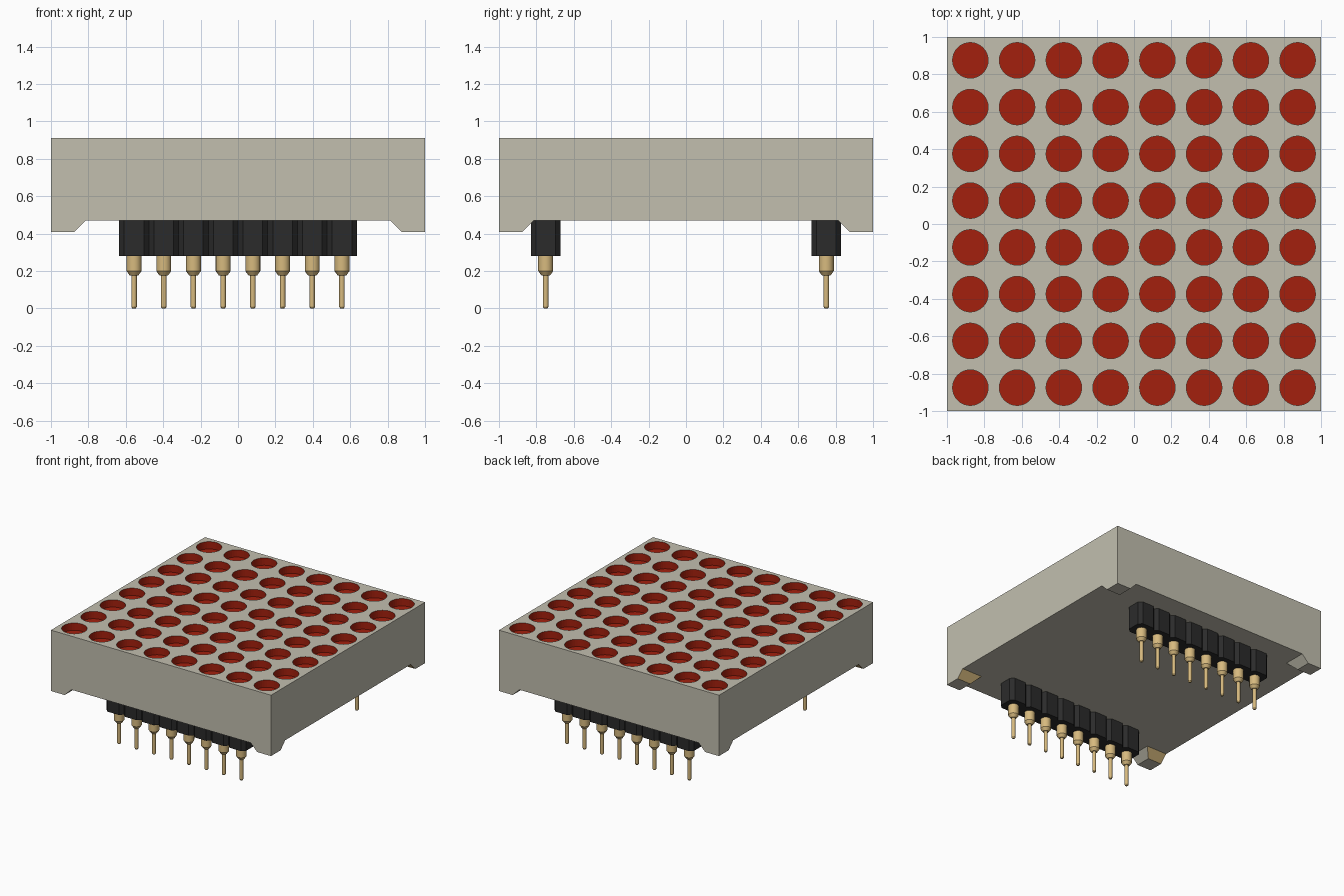
import bpy, bmesh
from math import cos, sin, pi

cube = bpy.data.objects.get("Cube")
if cube:
    bpy.data.objects.remove(cube, do_unlink=True)


def material(name, rgb):
    m = bpy.data.materials.new(name)
    m.use_nodes = True
    color = (*rgb, 1)
    m.diffuse_color = color
    m.node_tree.nodes["Principled BSDF"].inputs["Base Color"].default_value = color
    return m


beige = material("warm grey plastic", (0.54, 0.52, 0.43))
red = material("red lens", (0.37, 0.014, 0.004))
black = material("black plastic", (0.024, 0.024, 0.024))
gold = material("gold metal", (0.68, 0.49, 0.21))


def finish(bm, name, mats, smooth=False):
    bmesh.ops.remove_doubles(bm, verts=bm.verts, dist=0.0005)
    bmesh.ops.recalc_face_normals(bm, faces=bm.faces)
    mesh = bpy.data.meshes.new(name)
    bm.to_mesh(mesh)
    bm.free()
    for m in mats:
        mesh.materials.append(m)
    obj = bpy.data.objects.new(name, mesh)
    bpy.context.collection.objects.link(obj)
    if smooth:
        bpy.ops.object.select_all(action='DESELECT')
        obj.select_set(True)
        bpy.context.view_layer.objects.active = obj
        bpy.ops.object.shade_smooth_by_angle(angle=pi / 6)
    return obj


def bridge(bm, a, b, mat=0):
    n = len(a)
    for i in range(n):
        j = (i + 1) % n
        bm.faces.new((a[i], a[j], b[j], b[i])).material_index = mat


TOP, UNDER, FOOT = 0.91, 0.47, 0.41
CELL, HOLE, DEPTH, SEG = 0.25, 0.095, 0.06, 32

# Housing: 8 x 8 cells, each a square with a round red recess
bm = bmesh.new()
for ix in range(8):
    for iy in range(8):
        cx, cy = (ix - 3.5) * CELL, (iy - 3.5) * CELL
        square, rim, floor = [], [], []
        for k in range(SEG):
            c, s = cos(2 * pi * k / SEG), sin(2 * pi * k / SEG)
            q = CELL / 2 / max(abs(c), abs(s))
            square.append(bm.verts.new((cx + q * c, cy + q * s, TOP)))
            x, y = cx + HOLE * c, cy + HOLE * s
            rim.append(bm.verts.new((x, y, TOP)))
            floor.append(bm.verts.new((x, y, TOP - DEPTH)))
        bridge(bm, square, rim)
        bridge(bm, rim, floor, 1)
        bm.faces.new(floor).material_index = 1
bmesh.ops.remove_doubles(bm, verts=bm.verts, dist=0.0005)

# Housing sides and underside
border = [e for e in bm.edges if e.is_boundary]
skirt = bmesh.ops.extrude_edge_only(bm, edges=border)["geom"]
for v in skirt:
    if isinstance(v, bmesh.types.BMVert):
        v.co.z = UNDER
bmesh.ops.holes_fill(bm, edges=[e for e in bm.edges if e.is_boundary], sides=0)
finish(bm, "housing", [beige, red])

# Corner feet, sloped on the two inner sides
for sx, xname in ((-1, "right"), (1, "left")):
    for sy, yname in ((-1, "front"), (1, "back")):
        bm = bmesh.new()
        rings = []
        for z, inner in ((UNDER, 0.815), (FOOT, 0.875)):
            rings.append([bm.verts.new((sx * x, sy * y, z)) for x, y in
                          ((1, 1), (inner, 1), (inner, inner), (1, inner))])
        bridge(bm, *rings)
        bm.faces.new(rings[1])
        for f in bm.faces:
            f.normal_update()
            n = f.normal
            if abs(n.y) > 0.2 and abs(n.z) > 0.2:
                f.material_index = 1
        finish(bm, f"{yname}_{xname}_foot", [beige, gold])

# Header strips: chamfered blocks in a row, and turned pins
PITCH, HALF_Y, CHAMFER, LOW = 0.1588, 0.078, 0.027, 0.28
PIN = ((0.04, LOW), (0.04, 0.2), (0.022, 0.175), (0.0145, 0.175),
       (0.0145, 0.008), (0.009, 0))
for sy, side in ((-1, "front"), (1, "back")):
    row_y = sy * 0.75
    bm = bmesh.new()
    edge = []
    for i in range(8):
        left = (i - 4) * PITCH
        edge += [(left, HALF_Y - CHAMFER), (left + CHAMFER, HALF_Y),
                 (left + PITCH - CHAMFER, HALF_Y)]
    edge.append((4 * PITCH, HALF_Y - CHAMFER))
    outline = edge + [(x, -y) for x, y in reversed(edge)]
    rings = [[bm.verts.new((x, row_y + y, z)) for x, y in outline]
             for z in (LOW, UNDER)]
    bridge(bm, *rings)
    for ring in rings:
        bm.faces.new(ring)
    finish(bm, f"{side}_header", [black])

    bm = bmesh.new()
    for i in range(8):
        x = (i - 3.5) * PITCH
        rings = [[bm.verts.new((x + r * cos(2 * pi * k / 16),
                                row_y + r * sin(2 * pi * k / 16), z))
                  for k in range(16)] for r, z in PIN]
        for a, b in zip(rings, rings[1:]):
            bridge(bm, a, b)
        bm.faces.new(rings[0])
        bm.faces.new(rings[-1])
    finish(bm, f"{side}_pins", [gold], smooth=True)
